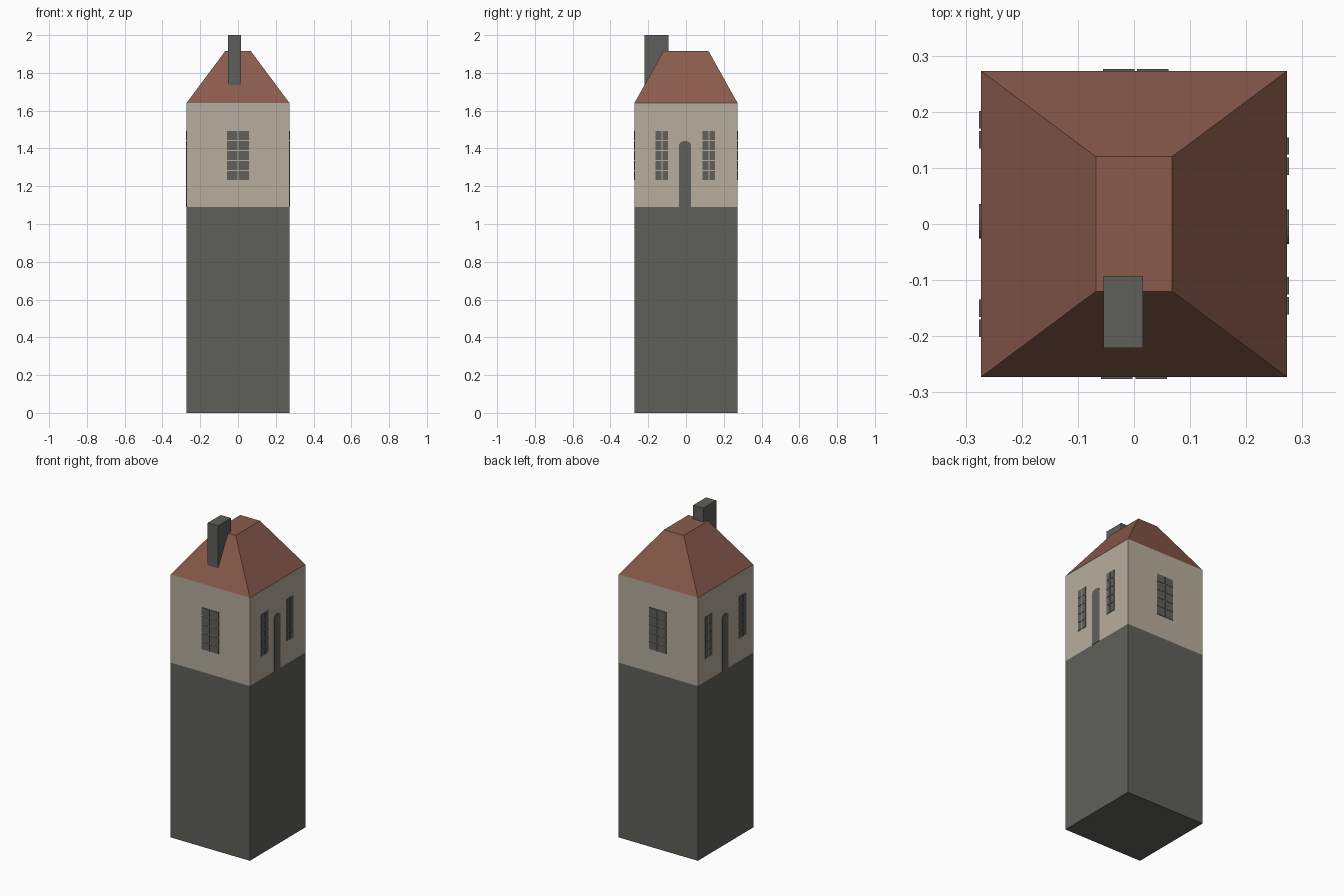
import bpy, bmesh, math
from mathutils import Matrix, Vector

if "Cube" in bpy.data.objects:
    bpy.data.objects.remove(bpy.data.objects["Cube"])

H = 0.273          # half width of the tower
Z_WALL, Z_EAVE, Z_TOP = 1.09, 1.64, 1.915


def material(name, rgb):
    m = bpy.data.materials.new(name)
    lin = [(c / 255 / 12.92) if c < 10 else ((c / 255 + 0.055) / 1.055) ** 2.4 for c in rgb]
    m.diffuse_color = (*lin, 1)
    m.use_nodes = True
    m.node_tree.nodes["Principled BSDF"].inputs["Base Color"].default_value = m.diffuse_color
    return m


GREY = material("dark grey stone", (95, 96, 90))
BEIGE = material("beige plaster", (182, 174, 157))
ROOF = material("red brown tiles", (139, 91, 77))


def finish(name, bm, mat):
    bmesh.ops.recalc_face_normals(bm, faces=bm.faces)
    me = bpy.data.meshes.new(name)
    bm.to_mesh(me)
    bm.free()
    me.materials.append(mat)
    ob = bpy.data.objects.new(name, me)
    bpy.context.collection.objects.link(ob)
    return ob


def frustum(name, mat, low, high, bottom=False, top=False):
    """Four-sided section between two rectangles (half x, half y, z)."""
    bm = bmesh.new()
    rings = [[bm.verts.new((sx * hx, sy * hy, z))
              for sx, sy in ((-1, -1), (1, -1), (1, 1), (-1, 1))]
             for hx, hy, z in (low, high)]
    a, b = rings
    for i in range(4):
        j = (i + 1) % 4
        bm.faces.new((a[i], a[j], b[j], b[i]))
    if bottom:
        bm.faces.new(a[::-1])
    if top:
        bm.faces.new(b)
    # open sections still need outward normals
    ob = finish(name, bm, mat)
    return ob


def box(bm, x0, x1, y0, y1, z0, z1):
    size = Matrix.Diagonal((x1 - x0, y1 - y0, z1 - z0, 1))
    mid = Matrix.Translation(((x0 + x1) / 2, (y0 + y1) / 2, (z0 + z1) / 2))
    bmesh.ops.create_cube(bm, size=1, matrix=mid @ size)


def on_wall(bm, turns):
    """Turn parts drawn on the front wall to another side."""
    bmesh.ops.rotate(bm, verts=bm.verts, cent=(0, 0, 0),
                     matrix=Matrix.Rotation(turns * math.pi / 2, 3, 'Z'))


def window(name, turns, u, width, z0=1.23, z1=1.495, rows=5, gap=0.005):
    bm = bmesh.new()
    w, h = width / 2, (z1 - z0) / rows
    for c in (-1, 0):
        for r in range(rows):
            x, z = u + c * w, z0 + r * h
            box(bm, x + gap / 2, x + w - gap / 2, -H - 0.003, -H + 0.002,
                z + gap / 2, z + h - gap / 2)
    on_wall(bm, turns)
    finish(name, bm, GREY)


def door(name, turns, u, width=0.062, z0=Z_WALL, z1=1.44):
    bm = bmesh.new()
    w, rise = width / 2, 0.02
    outline = [(u - w, z0), (u + w, z0)]
    outline += [(u + w * math.cos(t * math.pi / 6), z1 - rise + rise * math.sin(t * math.pi / 6))
                for t in range(7)]
    face = bm.faces.new([bm.verts.new((x, -H + 0.002, z)) for x, z in outline])
    ext = bmesh.ops.extrude_face_region(bm, geom=[face])
    bmesh.ops.translate(bm, vec=Vector((0, -0.005, 0)),
                        verts=[v for v in ext["geom"] if isinstance(v, bmesh.types.BMVert)])
    on_wall(bm, turns)
    finish(name, bm, GREY)


# Tower sections
frustum("stone_base", GREY, (H, H, 0), (H, H, Z_WALL), bottom=True)
frustum("plaster_storey", BEIGE, (H, H, Z_WALL), (H, H, Z_EAVE))
frustum("roof", ROOF, (H, H, Z_EAVE), (0.068, 0.12, Z_TOP), top=True)

# Chimney, sunk into the front slope
bm = bmesh.new()
box(bm, -0.054, 0.016, -0.221, -0.093, 1.735, 2.0)
finish("chimney", bm, GREY)

# Windows and doors: 0 front, 1 right, 2 back, 3 left
window("front_window", 0, 0.0, 0.122)
window("back_window", 2, -0.003, 0.122)
for turns, side, spots in ((1, "right", (-0.128, 0.121)), (3, "left", (-0.168, 0.168))):
    door(side + "_door", turns, -0.005)
    for i, u in enumerate(spots):
        window(f"{side}_window_{i + 1}", turns, u, 0.072)
